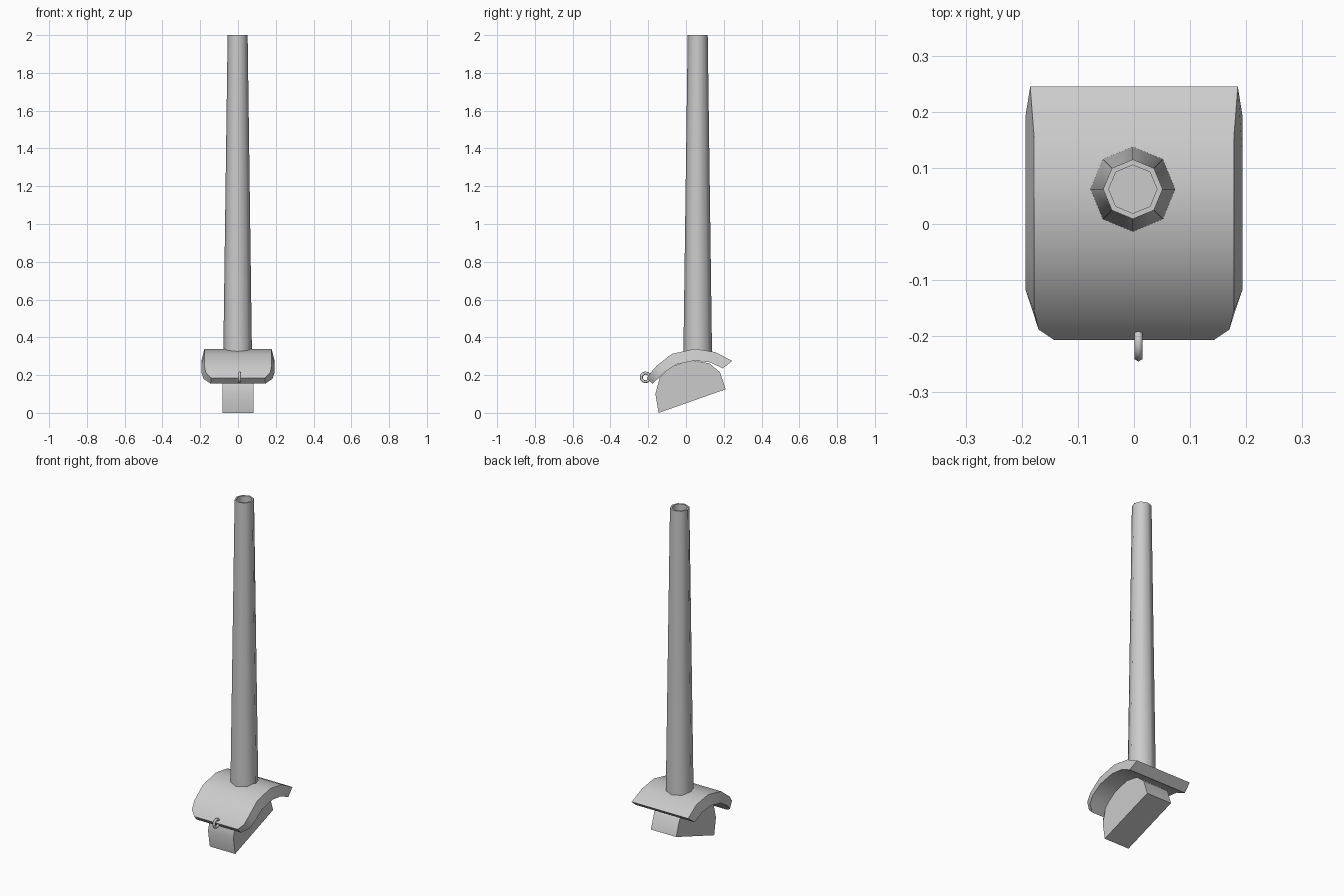
import bpy, bmesh, math
from math import sin, cos, pi

if "Cube" in bpy.data.objects:
    bpy.data.objects.remove(bpy.data.objects["Cube"])


def finish(name, bm, smooth=35):
    bmesh.ops.recalc_face_normals(bm, faces=bm.faces)
    me = bpy.data.meshes.new(name)
    bm.to_mesh(me)
    bm.free()
    ob = bpy.data.objects.new(name, me)
    bpy.context.collection.objects.link(ob)
    bpy.ops.object.select_all(action='DESELECT')
    ob.select_set(True)
    bpy.context.view_layer.objects.active = ob
    bpy.ops.object.shade_smooth_by_angle(angle=math.radians(smooth))
    return ob


def loft(name, rings, smooth=35):
    """Skin a list of equal-length point rings and cap both ends."""
    bm = bmesh.new()
    vs = [[bm.verts.new(p) for p in r] for r in rings]
    n = len(vs[0])
    for a, b in zip(vs, vs[1:]):
        for i in range(n):
            j = (i + 1) % n
            bm.faces.new((a[i], a[j], b[j], b[i]))
    bm.faces.new(vs[0])
    bm.faces.new(vs[-1])
    return finish(name, bm, smooth)


# Curved saddle plate: (y, z, half width) along the outer and inner skins
outer = [(.245, .275, .185), (.155, .322, .178), (.045, .339, .178),
         (-.075, .312, .178), (-.155, .25, .178), (-.188, .212, .17),
         (-.207, .185, .142)]
inner = [(.195, .236, .193), (.125, .268, .193), (.045, .277, .193),
         (-.05, .257, .193), (-.118, .212, .193), (-.15, .18, .182),
         (-.178, .155, .145)]
loft("saddle_plate", [[(-o[2], o[0], o[1]), (o[2], o[0], o[1]),
                       (i[2], i[0], i[1]), (-i[2], i[0], i[1])]
                      for o, i in zip(outer, inner)])

# Half-round block under the plate, sitting on a sloped flat base
profile = [(-.145, 0), (-.162, .1), (-.138, .19), (-.08, .245), (.03, .279),
           (.125, .262), (.18, .215), (.21, .125)]
loft("half_round_block", [[(x, y, z) for y, z in profile] for x in (-.083, .083)])

# Eight-sided tapered tube with a deep bore
levels = [(.076, .30), (.053, 2.0), (.043, 2.0), (.05, .36)]
loft("tapered_tube", [[(-.002 + r * cos(k * pi / 4), .062 + r * sin(k * pi / 4), z)
                       for k in range(8)] for r, z in levels], 50)

# Small upright ring on the front lip
bpy.ops.mesh.primitive_torus_add(location=(.008, -.214, .188), rotation=(0, pi / 2, 0),
                                 major_radius=.023, minor_radius=.008,
                                 major_segments=12, minor_segments=6)
ring = bpy.context.object
ring.name = "front_ring"
bpy.ops.object.shade_smooth_by_angle(angle=math.radians(65))
